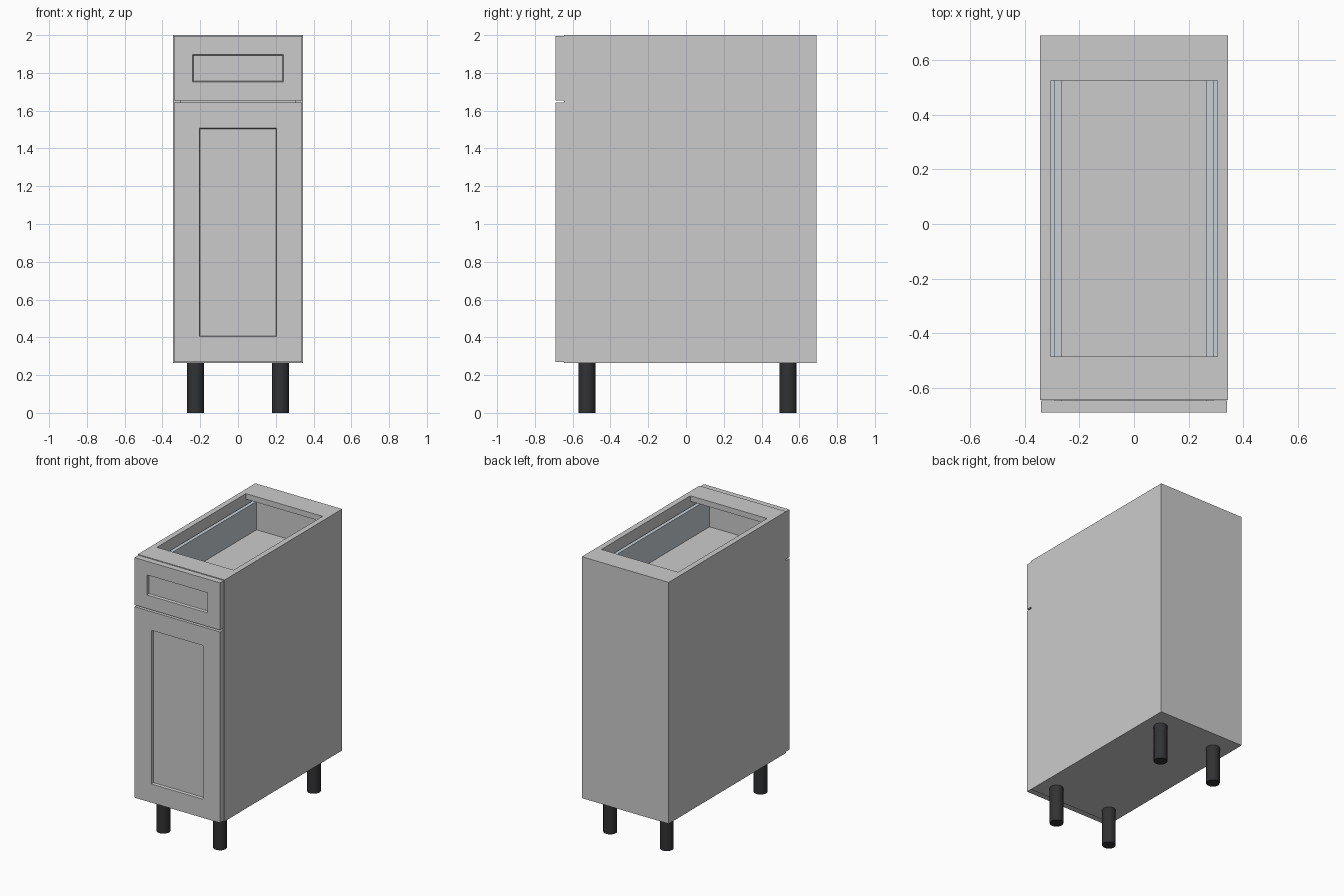
import bpy, bmesh
from mathutils import Vector

if "Cube" in bpy.data.objects:
    bpy.data.objects.remove(bpy.data.objects["Cube"])


def material(name, rgb):
    m = bpy.data.materials.new(name)
    m.diffuse_color = (*rgb, 1)
    m.use_nodes = True
    m.node_tree.nodes["Principled BSDF"].inputs["Base Color"].default_value = m.diffuse_color
    return m


BLACK = material("black_plastic", (0.03, 0.032, 0.034))
STEEL = material("steel", (0.57, 0.63, 0.67))


def finish(name, bm, mat=None):
    me = bpy.data.meshes.new(name)
    bm.to_mesh(me)
    bm.free()
    ob = bpy.data.objects.new(name, me)
    bpy.context.collection.objects.link(ob)
    if mat:
        me.materials.append(mat)
    return ob


def box_mesh(x, y, z):
    bm = bmesh.new()
    bmesh.ops.create_cube(bm, size=1)
    for v in bm.verts:
        v.co = Vector(r[0] if c < 0 else r[1] for r, c in zip((x, y, z), v.co))
    return bm


def box(name, x, y, z, mat=None):
    return finish(name, box_mesh(x, y, z), mat)


def pair(name, x0, x1, y, z, mat=None):
    box("right_" + name, (x0, x1), y, z, mat)
    box("left_" + name, (-x1, -x0), y, z, mat)


def shaker_front(name, z, border_x, border_z):
    """Slab whose front has a recessed centre panel."""
    x, y = (-0.34, 0.34), (-0.69, -0.646)
    bm = box_mesh(x, y, z)
    bm.normal_update()
    face = min(bm.faces, key=lambda f: f.normal.y)
    bmesh.ops.inset_individual(bm, faces=[face], thickness=0.05)
    mid = (z[0] + z[1]) / 2
    half_x, half_z = 0.34 - border_x, (z[1] - z[0]) / 2 - border_z

    def place(scale_x, scale_z, depth):
        for v in face.verts:
            sx = 1 if v.co.x > 0 else -1
            sz = 1 if v.co.z > mid else -1
            v.co = (sx * scale_x, depth, mid + sz * scale_z)

    place(half_x, half_z, y[0])
    bmesh.ops.inset_individual(bm, faces=[face], thickness=0.004)
    place(half_x - 0.004, half_z - 0.004, y[0] + 0.018)
    return finish(name, bm)


# Carcass
pair("side_panel", 0.305, 0.345, (-0.645, 0.69), (0.265, 2.0))
box("bottom_panel", (-0.305, 0.305), (-0.645, 0.69), (0.265, 0.305))
box("back_panel", (-0.305, 0.305), (0.65, 0.69), (0.305, 1.96))
box("front_top_rail", (-0.305, 0.305), (-0.645, -0.485), (1.96, 2.0))
box("back_top_rail", (-0.305, 0.305), (0.525, 0.69), (1.96, 2.0))

# Door and drawer fronts
shaker_front("door", (0.27, 1.642), 0.135, 0.134)
shaker_front("drawer_front", (1.655, 1.995), 0.10, 0.098)

# Drawer box and runners
box("drawer_bottom", (-0.265, 0.265), (-0.646, 0.615), (1.70, 1.726))
box("drawer_back", (-0.265, 0.265), (0.59, 0.615), (1.726, 1.93))
pair("drawer_side", 0.265, 0.291, (-0.646, 0.615), (1.70, 1.93), STEEL)
pair("drawer_runner", 0.291, 0.305, (-0.63, 0.60), (1.70, 1.75), STEEL)

# Legs
for side, x in (("left", -0.225), ("right", 0.225)):
    for end, y in (("front", -0.525), ("back", 0.54)):
        bpy.ops.mesh.primitive_cylinder_add(
            vertices=32, radius=0.045, depth=0.265, location=(x, y, 0.1325))
        leg = bpy.context.object
        leg.name = f"{end}_{side}_leg"
        leg.data.materials.append(BLACK)
        bpy.ops.object.shade_smooth_by_angle()
